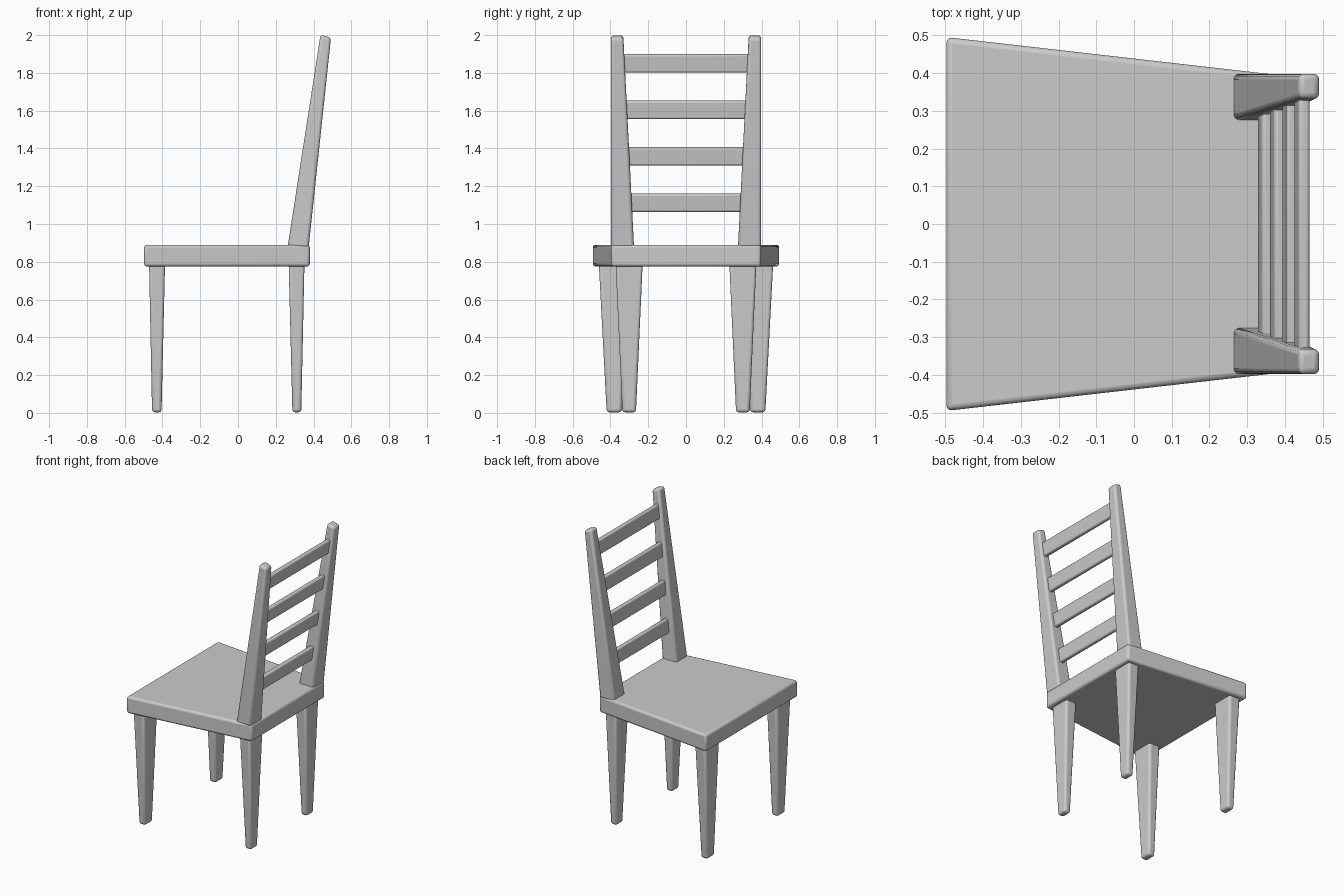
import bpy

if "Cube" in bpy.data.objects:
    bpy.data.objects.remove(bpy.data.objects["Cube"])

grey = bpy.data.materials.new("plain grey")
grey.diffuse_color = (0.6, 0.6, 0.6, 1)
grey.use_nodes = True
grey.node_tree.nodes["Principled BSDF"].inputs["Base Color"].default_value = grey.diffuse_color


def block(name, bottom, top, bevel=0.015):
    """Six-sided solid between two four-cornered loops, with rounded edges."""
    faces = [(3, 2, 1, 0), (4, 5, 6, 7)]
    faces += [(i, (i + 1) % 4, (i + 1) % 4 + 4, i + 4) for i in range(4)]
    me = bpy.data.meshes.new(name)
    me.from_pydata(bottom + top, [], faces)
    me.materials.append(grey)
    ob = bpy.data.objects.new(name, me)
    bpy.context.collection.objects.link(ob)
    b = ob.modifiers.new("rounded edges", 'BEVEL')
    b.width, b.segments = bevel, 3
    bpy.ops.object.select_all(action='DESELECT')
    ob.select_set(True)
    bpy.context.view_layer.objects.active = ob
    bpy.ops.object.shade_smooth_by_angle(angle=0.6)
    return ob


def mirror_y(ob):
    ob.modifiers.new("other side", 'MIRROR').use_axis = (False, True, False)


def rect(x0, x1, y0, y1, z0, z1=None):
    """Rectangle loop; z may differ between its x ends."""
    z1 = z0 if z1 is None else z1
    return [(x0, y0, z0), (x1, y0, z1), (x1, y1, z1), (x0, y1, z0)]


# seat: trapezoid, wider at the free end
def seat_loop(z):
    return [(-0.497, -0.495, z), (0.38, -0.395, z), (0.38, 0.395, z), (-0.497, 0.495, z)]


block("seat", seat_loop(0.775), seat_loop(0.89))

# tapered legs, pushed slightly into the seat
mirror_y(block("front_leg", rect(-0.455, -0.405, -0.42, -0.34, 0.003),
               rect(-0.471, -0.386, -0.462, -0.308, 0.80)))
mirror_y(block("rear_leg", rect(0.288, 0.335, -0.337, -0.265, 0.003),
               rect(0.268, 0.352, -0.373, -0.229, 0.80)))

# leaning back posts, tapering on the inner side
mirror_y(block("back_post", rect(0.262, 0.374, -0.398, -0.275, 0.875),
               rect(0.437, 0.492, -0.398, -0.332, 2.003, 1.985)))

# four slats following the lean of the posts
for i in range(4):
    z = 1.113 + i * 0.246
    x = 0.348 + i * 0.0325
    h, t, lean = 0.048, 0.015, 0.006
    block(f"back_slat_{i + 1}",
          rect(x - lean - t, x - lean + t, -0.36, 0.36, z - h + 0.002, z - h - 0.002),
          rect(x + lean - t, x + lean + t, -0.36, 0.36, z + h + 0.002, z + h - 0.002), 0.01)
